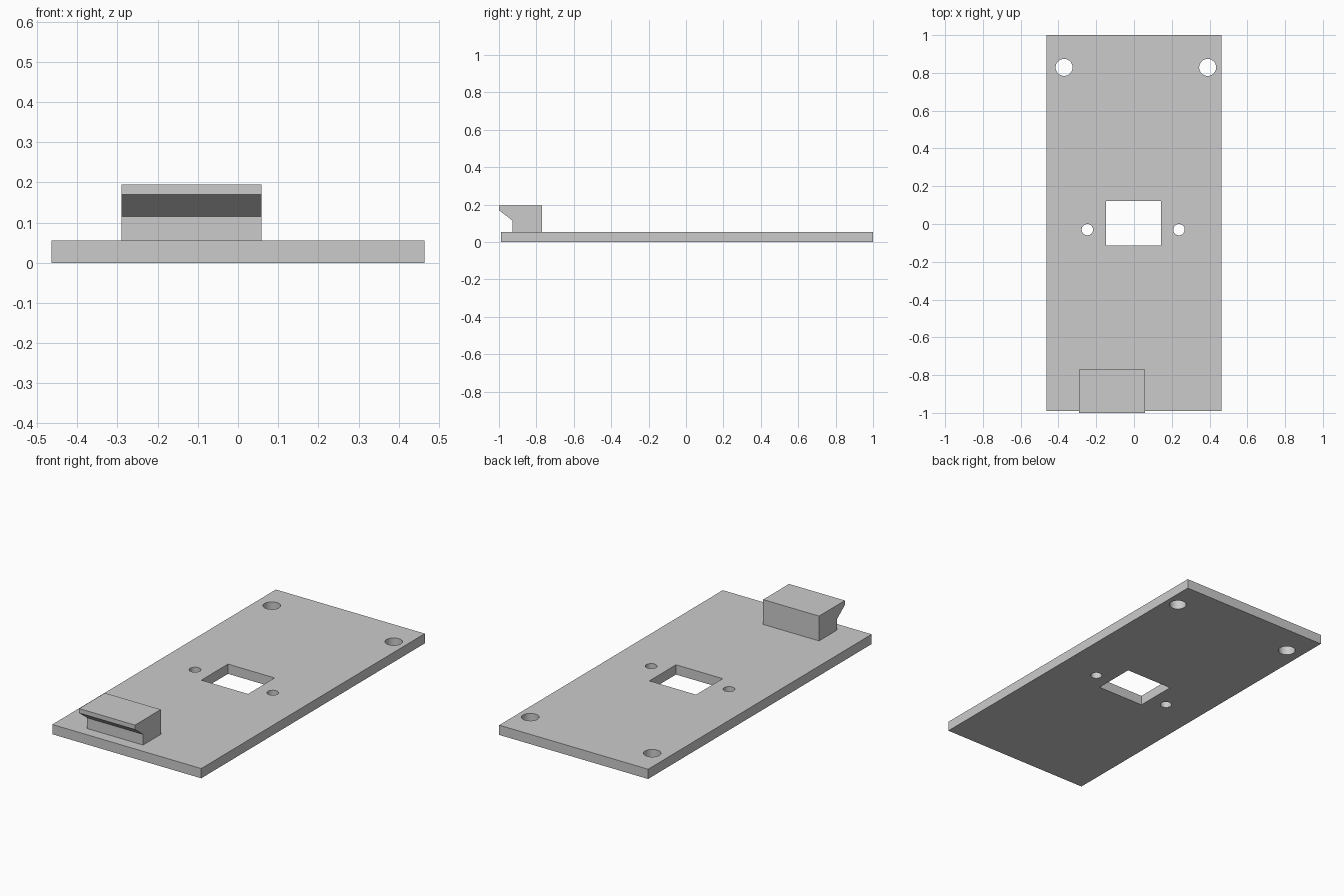
import bpy
import bmesh
from math import cos, sin, tau, radians

cube = bpy.data.objects.get("Cube")
if cube:
    bpy.data.objects.remove(cube, do_unlink=True)

# Single grey material
grey = bpy.data.materials.new("plain_grey")
grey.use_nodes = True
colour = (0.6, 0.6, 0.6, 1.0)
grey.diffuse_color = colour
grey.node_tree.nodes["Principled BSDF"].inputs["Base Color"].default_value = colour


def rectangle(x0, x1, y0, y1):
    return [(x0, y0), (x1, y0), (x1, y1), (x0, y1)]


def circle(x, y, radius, sides=32):
    return [(x + radius * cos(tau * i / sides), y + radius * sin(tau * i / sides))
            for i in range(sides)]


def pierced_plate(name, loops, thickness):
    """Extrude a flat outline; every loop after the first is a through hole."""
    curve = bpy.data.curves.new(name, "CURVE")
    curve.dimensions = "2D"
    curve.fill_mode = "BOTH"
    curve.extrude = thickness / 2
    for loop in loops:
        spline = curve.splines.new("POLY")
        spline.points.add(len(loop) - 1)
        for point, (x, y) in zip(spline.points, loop):
            point.co = (x, y, 0, 1)
        spline.use_cyclic_u = True
    obj = bpy.data.objects.new(name, curve)
    obj.location.z = thickness / 2
    bpy.context.collection.objects.link(obj)
    select(obj)
    bpy.ops.object.convert(target="MESH")
    obj = bpy.context.object
    bm = bmesh.new()
    bm.from_mesh(obj.data)
    bmesh.ops.remove_doubles(bm, verts=bm.verts, dist=0.0001)
    bmesh.ops.recalc_face_normals(bm, faces=bm.faces)
    bm.to_mesh(obj.data)
    bm.free()
    return obj


def select(obj):
    bpy.ops.object.select_all(action="DESELECT")
    obj.select_set(True)
    bpy.context.view_layer.objects.active = obj


def side_profile(name, profile, x0, x1):
    """Extrude a (y, z) profile along x."""
    bm = bmesh.new()
    face = bm.faces.new([bm.verts.new((x0, y, z)) for y, z in profile])
    result = bmesh.ops.extrude_face_region(bm, geom=[face])
    moved = [v for v in result["geom"] if isinstance(v, bmesh.types.BMVert)]
    bmesh.ops.translate(bm, verts=moved, vec=(x1 - x0, 0, 0))
    bmesh.ops.recalc_face_normals(bm, faces=bm.faces)
    mesh = bpy.data.meshes.new(name)
    bm.to_mesh(mesh)
    bm.free()
    obj = bpy.data.objects.new(name, mesh)
    bpy.context.collection.objects.link(obj)
    return obj


# Base plate with window, two screw holes beside it and two rear mounting holes
thickness = 0.055
plate = pierced_plate("base_plate", [
    rectangle(-0.464, 0.464, -0.99, 1.0),
    rectangle(-0.148, 0.143, -0.115, 0.122),
    circle(-0.247, -0.03, 0.03),
    circle(0.238, -0.03, 0.03),
    circle(-0.37, 0.829, 0.045),
    circle(0.39, 0.829, 0.045),
], thickness)
plate.data.materials.clear()
plate.data.materials.append(grey)
select(plate)
bpy.ops.object.shade_smooth_by_angle(angle=radians(30))

# Catch block with an overhanging front lip
block = side_profile("catch_block", [
    (-0.77, thickness), (-0.77, 0.195), (-1.0, 0.195),
    (-1.0, 0.17), (-0.928, 0.115), (-0.928, thickness),
], -0.29, 0.058)
block.data.materials.append(grey)
